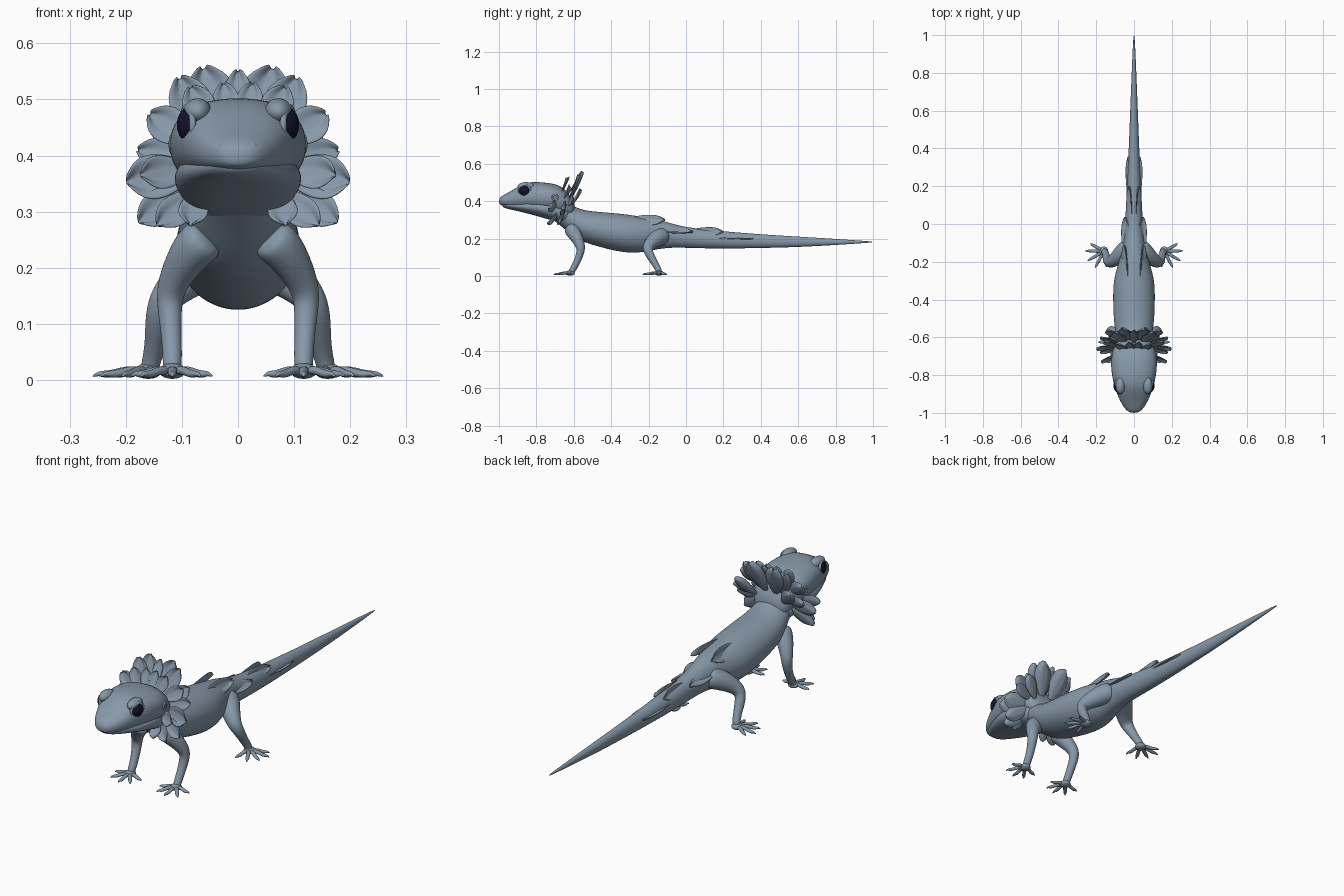
import bpy, bmesh, math
from mathutils import Vector, Matrix

cube = bpy.data.objects.get("Cube")
if cube:
    bpy.data.objects.remove(cube, do_unlink=True)


def material(name, color):
    mat = bpy.data.materials.new(name)
    mat.use_nodes = True
    mat.diffuse_color = color
    mat.node_tree.nodes["Principled BSDF"].inputs["Base Color"].default_value = color
    return mat


SKIN = material("slate blue skin", (0.24, 0.315, 0.395, 1))
EYE = material("dark navy eye", (0.006, 0.006, 0.025, 1))
X, Y, Z = Vector((1, 0, 0)), Vector((0, 1, 0)), Vector((0, 0, 1))


def finish(name, bm, mat=SKIN, subdivide=1, thickness=0):
    """Turn a bmesh into a smooth object with optional modifiers."""
    bmesh.ops.recalc_face_normals(bm, faces=bm.faces)
    mesh = bpy.data.meshes.new(name)
    bm.to_mesh(mesh)
    bm.free()
    mesh.materials.append(mat)
    for face in mesh.polygons:
        face.use_smooth = True
    obj = bpy.data.objects.new(name, mesh)
    bpy.context.collection.objects.link(obj)
    if thickness:
        mod = obj.modifiers.new("thickness", 'SOLIDIFY')
        mod.thickness, mod.offset = thickness, 0
    if subdivide:
        mod = obj.modifiers.new("smooth", 'SUBSURF')
        mod.levels = mod.render_levels = subdivide
    return obj


def loft(name, rows, ref, tangent=None, sides=10, power=2.0, subdivide=2):
    """Skin rings along a path; each row is (centre, half width, half height)."""
    bm = bmesh.new()
    rings = []
    last = len(rows) - 1
    for i, (centre, rx, rz) in enumerate(rows):
        t = tangent or (rows[min(i + 1, last)][0] - rows[max(i - 1, 0)][0]).normalized()
        side = t.cross(ref).normalized()
        up = side.cross(t)
        ring = []
        for k in range(sides):
            a = math.tau * k / sides
            c, s = math.cos(a), math.sin(a)
            c = math.copysign(abs(c) ** (2 / power), c)
            s = math.copysign(abs(s) ** (2 / power), s)
            ring.append(bm.verts.new(centre + side * c * rx * 1.03 + up * s * rz * 1.03))
        rings.append(ring)
    for a, b in zip(rings, rings[1:]):
        for k in range(sides):
            n = (k + 1) % sides
            bm.faces.new((a[k], a[n], b[n], b[k]))
    bm.faces.new(rings[0])
    bm.faces.new(rings[-1])
    return finish(name, bm, subdivide=subdivide)


def trunk(name, table, power=2.0):
    """Loft along y from rows of (y, bottom, top, half width)."""
    rows = [(Vector((0, y, (lo + hi) / 2)), w, (hi - lo) / 2) for y, lo, hi, w in table]
    return loft(name, rows, Z, Y, 20, power)


def limb(name, table, s):
    """Round tapering limb from rows of (x, y, z, radius), mirrored by s."""
    loft(name, [(Vector((s * x, y, z)), r, r) for x, y, z, r in table], Y)


def petal(name, base, tip, width, facing=(0, -1, 0.25), s=1, cup=0.12):
    """Rounded, slightly cupped leaf from base to tip."""
    flip = Vector((s, 1, 1))
    base, tip, face = (Vector(v) * flip for v in (base, tip, facing))
    d = tip - base
    across = d.cross(face).normalized()
    normal = across.cross(d).normalized()
    if normal.dot(face) < 0:
        normal.negate()
    bm = bmesh.new()
    steps, cols = 9, 7
    grid = []
    for i in range(steps):
        t = 0.03 + 0.965 * i / (steps - 1)
        half = width / 2 * math.sin(math.pi * t ** 1.6) ** 0.55
        row = []
        for j in range(cols):
            u = 2 * j / (cols - 1) - 1
            bend = cup * width * (2 * u * u * t - 1 + 2 * (t - 0.5) ** 2)
            ripple = 0.04 * width * math.cos(u * 9) * t
            row.append(bm.verts.new(base + d * t + across * half * u + normal * (bend + ripple)))
        grid.append(row)
    for a, b in zip(grid, grid[1:]):
        for j in range(cols - 1):
            bm.faces.new((a[j], a[j + 1], b[j + 1], b[j]))
    finish(name, bm, thickness=0.005)


def ball(name, centre, size, mat=SKIN, turn=0):
    bm = bmesh.new()
    bmesh.ops.create_uvsphere(bm, u_segments=24, v_segments=14, radius=1)
    bm.transform(Matrix.Translation(centre) @ Matrix.Rotation(turn, 4, 'Z') @ Matrix.Diagonal((*size, 1)))
    finish(name, bm, mat, 0)


def ring(name, centre, radius, thick, turn):
    """Skin ring facing sideways, turned about z."""
    bpy.ops.mesh.primitive_torus_add(major_radius=radius, minor_radius=thick, major_segments=24,
                                     minor_segments=8, location=centre,
                                     rotation=(0, math.pi / 2, turn))
    obj = bpy.context.object
    obj.name = name
    obj.data.materials.append(SKIN)
    bpy.ops.object.shade_smooth()


def foot(name, x, y, angles, length, s):
    """Small palm with fanned, clawed toes."""
    ball(name + "_palm", (s * x, y, 0.016), (0.024, 0.026, 0.014))
    for n, angle in enumerate(angles):
        a = math.radians(angle)
        way = Vector((math.cos(a) * s, math.sin(a), 0))
        reach = length * (0.85 if n in (0, len(angles) - 1) else 1)
        rows = [(Vector((s * x, y, z)) + way * reach * f, r, r * 0.85) for f, z, r in
                ((0.1, 0.016, 0.011), (0.4, 0.018, 0.009), (0.62, 0.011, 0.009),
                 (0.8, 0.010, 0.008), (0.88, 0.012, 0.005), (1, 0.006, 0.002))]
        loft(f"{name}_toe_{n + 1}", rows, Z, sides=8, subdivide=1)


# Body and long tail
trunk("body_and_tail", [
    (-.74, .32, .42, .06), (-.68, .28, .425, .072), (-.62, .225, .38, .085),
    (-.56, .185, .352, .1), (-.48, .163, .342, .107), (-.4, .14, .336, .109),
    (-.3, .123, .326, .108), (-.22, .13, .312, .085), (-.14, .148, .3, .062),
    (-.06, .154, .273, .05), (.04, .15, .254, .044), (.2, .147, .238, .037),
    (.4, .15, .222, .027), (.6, .155, .21, .02), (.8, .166, .198, .012),
    (.95, .176, .188, .006), (1, .18, .184, .002)])

# Head with separate lower jaw
trunk("head", [
    (-1, .387, .408, .015), (-.99, .378, .425, .037), (-.96, .37, .44, .06),
    (-.92, .362, .463, .08), (-.87, .355, .493, .098), (-.82, .35, .503, .112),
    (-.75, .345, .498, .121), (-.69, .335, .49, .118), (-.64, .32, .46, .1),
    (-.59, .3, .39, .07)], 2.35)
trunk("lower_jaw", [
    (-.986, .372, .4, .022), (-.96, .36, .4, .05), (-.9, .348, .4, .08),
    (-.82, .328, .41, .107), (-.74, .305, .41, .114), (-.67, .285, .4, .1),
    (-.6, .27, .38, .07)], 2.2)

# Centre frill petal
petal("frill_petal_centre", (0, -.64, .43), (0, -.56, .553), .05)

# Frill petals on one side: base, tip, width
FRILL = [
    ((.02, -.63, .40), (.062, -.55, .558), .095),
    ((.04, -.64, .40), (.105, -.57, .54), .08),
    ((.01, -.68, .43), (.026, -.625, .53), .05),
    ((.04, -.68, .43), (.085, -.635, .523), .06),
    ((.07, -.66, .42), (.158, -.62, .475), .07),
    ((.06, -.62, .38), (.145, -.56, .46), .07),
    ((.06, -.64, .39), (.18, -.6, .41), .06),
    ((.06, -.65, .38), (.2, -.66, .352), .085),
    ((.07, -.69, .38), (.175, -.73, .365), .065),
    ((.06, -.65, .36), (.178, -.68, .28), .07),
    ((.05, -.68, .35), (.145, -.73, .275), .06),
    ((.07, -.68, .35), (.085, -.74, .275), .055),
]

for s, side in ((1, "left"), (-1, "right")):
    # Eyes, lids, brows, nostrils and ears
    ball(f"{side}_eye", (s * .087, -.863, .455), (.021, .031, .031), EYE, -s * .3)
    ring(f"{side}_eyelid", (s * .09, -.863, .455), .032, .006, -s * .3)
    ball(f"{side}_brow", (s * .072, -.855, .478), (.025, .045, .024))
    ball(f"{side}_nostril", (s * .027, -.981, .416), (.007, .007, .008))
    ring(f"{side}_ear", (s * .116, -.70, .42), .014, .005, s * .2)

    for n, (base, tip, width) in enumerate(FRILL):
        petal(f"{side}_frill_petal_{n + 1}", base, tip, width, s=s)

    # Leaf flaps on the back, hips and tail root
    petal(f"{side}_back_flap", (.045, -.36, .30), (.05, -.11, .298), .065, (1, 0, .5), s)
    petal(f"{side}_hip_flap", (.05, -.2, .25), (.045, .04, .235), .05, (.6, 0, 1), s)
    petal(f"{side}_tail_flap", (.02, 0, .245), (.024, .2, .235), .05, (1, 0, .4), s)
    petal(f"{side}_lower_tail_flap", (.032, .12, .21), (.03, .36, .2), .03, (.3, 0, 1), s)

    # Front leg
    limb(f"{side}_front_leg", [
        (.05, -.62, .26, .04), (.075, -.605, .24, .042), (.1, -.585, .205, .034),
        (.122, -.562, .16, .026), (.122, -.563, .125, .022), (.118, -.585, .07, .018),
        (.117, -.608, .03, .018), (.117, -.62, .01, .014)], s)
    foot(f"{side}_front_foot", .117, -.62, (-165, -125, -90, -50, -5), .088, s)

    # Hind leg
    limb(f"{side}_hind_leg", [
        (.02, -.11, .22, .045), (.05, -.14, .21, .05), (.09, -.18, .185, .041),
        (.13, -.21, .148, .03), (.143, -.195, .115, .024), (.148, -.162, .06, .018),
        (.155, -.145, .03, .018), (.16, -.145, .01, .014)], s)
    foot(f"{side}_hind_foot", .16, -.145, (30, 2, -30, -62, -100), .1, s)
